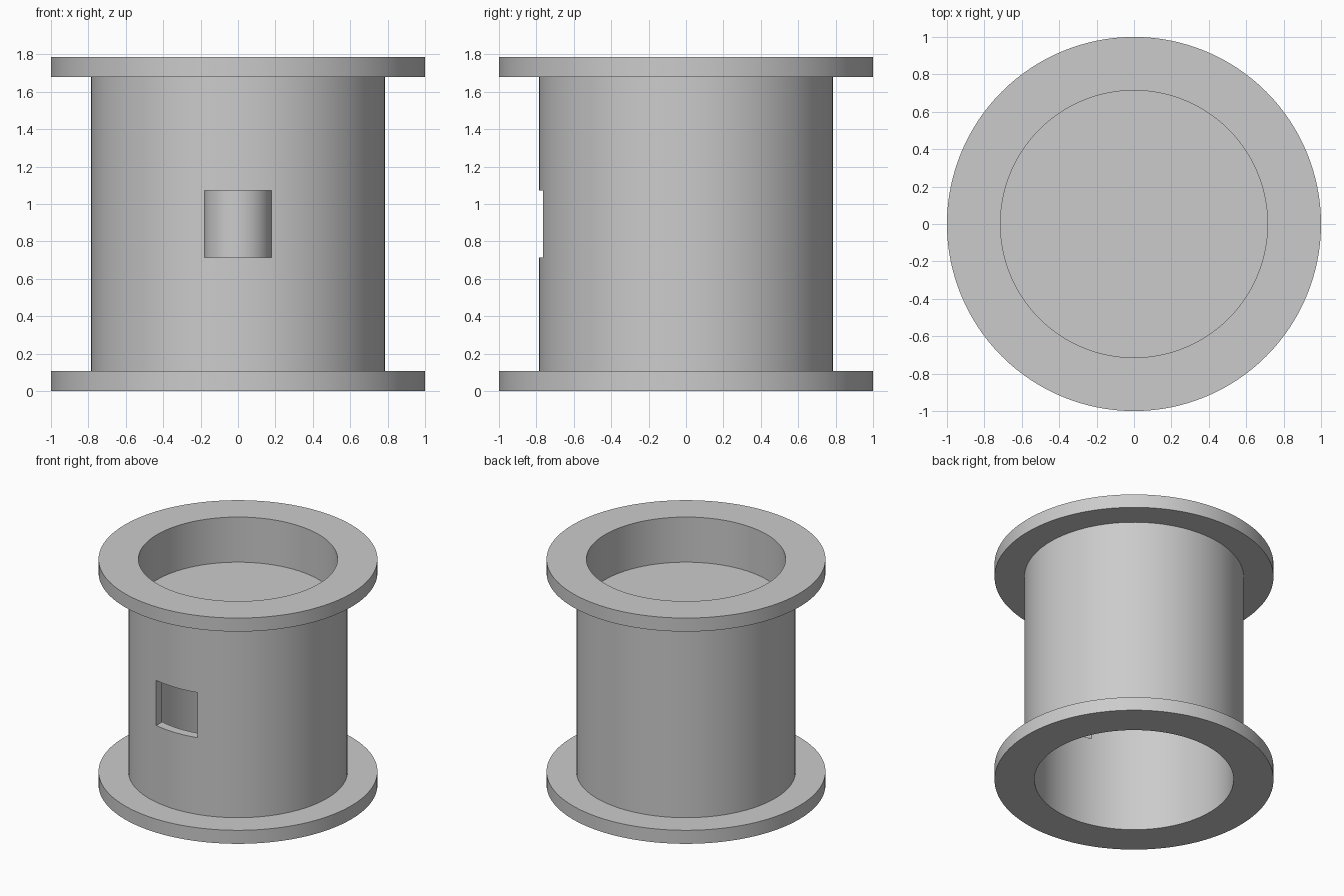
import bpy
import bmesh
from math import tau, radians
from mathutils import Vector

cube = bpy.data.objects.get("Cube")
if cube:
    bpy.data.objects.remove(cube, do_unlink=True)

SEGMENTS = 128
HEIGHT, FLANGE = 1.786, 0.107
RIM, BARREL, BORE, POST = 1.0, 0.786, 0.714, 0.18
WELL_FLOOR, CEILING = 1.429, 1.33
WIN_LOW, WIN_HIGH = 0.714, 1.071

# Single plain grey
grey = bpy.data.materials.new("plain grey")
grey.use_nodes = True
colour = (0.6, 0.6, 0.6, 1)
grey.diffuse_color = colour
grey.node_tree.nodes["Principled BSDF"].inputs["Base Color"].default_value = colour


def add_object(name, bm):
    bmesh.ops.recalc_face_normals(bm, faces=bm.faces)
    mesh = bpy.data.meshes.new(name)
    bm.to_mesh(mesh)
    bm.free()
    mesh.materials.append(grey)
    obj = bpy.data.objects.new(name, mesh)
    bpy.context.collection.objects.link(obj)
    return obj


def lathe(name, profile):
    """Spin an (r, z) profile that starts and ends on the z axis."""
    bm = bmesh.new()
    verts = [bm.verts.new((r, 0, z)) for r, z in profile]
    edges = [bm.edges.new(pair) for pair in zip(verts, verts[1:])]
    bmesh.ops.spin(bm, geom=verts + edges, cent=(0, 0, 0), axis=(0, 0, 1),
                   angle=tau, steps=SEGMENTS, use_duplicate=False)
    bmesh.ops.remove_doubles(bm, verts=bm.verts, dist=1e-4)
    return add_object(name, bm)


def shade(obj):
    bpy.ops.object.select_all(action="DESELECT")
    obj.select_set(True)
    bpy.context.view_layer.objects.active = obj
    bpy.ops.object.shade_smooth_by_angle(angle=radians(30))


# Flanged barrel with a shallow well on top and an open bore below
body = lathe("spool_body", [
    (0, WELL_FLOOR), (BORE, WELL_FLOOR), (BORE, HEIGHT), (RIM, HEIGHT),
    (RIM, HEIGHT - FLANGE), (BARREL, HEIGHT - FLANGE), (BARREL, FLANGE),
    (RIM, FLANGE), (RIM, 0), (BORE, 0), (BORE, CEILING), (0, CEILING)])

# Square window through the front wall
bm = bmesh.new()
bmesh.ops.create_cube(bm, size=1)
bmesh.ops.scale(bm, vec=(2 * POST, 0.5, WIN_HIGH - WIN_LOW), verts=bm.verts)
bmesh.ops.translate(bm, vec=Vector((0, -0.75, (WIN_LOW + WIN_HIGH) / 2)), verts=bm.verts)
cutter = add_object("window_cutter", bm)
cutter.hide_render = True
cutter.hide_set(True)
cut = body.modifiers.new("window", "BOOLEAN")
cut.operation = "DIFFERENCE"
cut.solver = "EXACT"
cut.object = cutter
bpy.context.view_layer.objects.active = body
bpy.ops.object.modifier_apply(modifier=cut.name)
bpy.data.objects.remove(cutter, do_unlink=True)

# Round post hanging inside the bore, behind the window
post = lathe("inner_post", [(0, CEILING + 0.02), (POST, CEILING + 0.02),
                            (POST, WIN_LOW), (0, WIN_LOW)])

for part in (body, post):
    shade(part)
